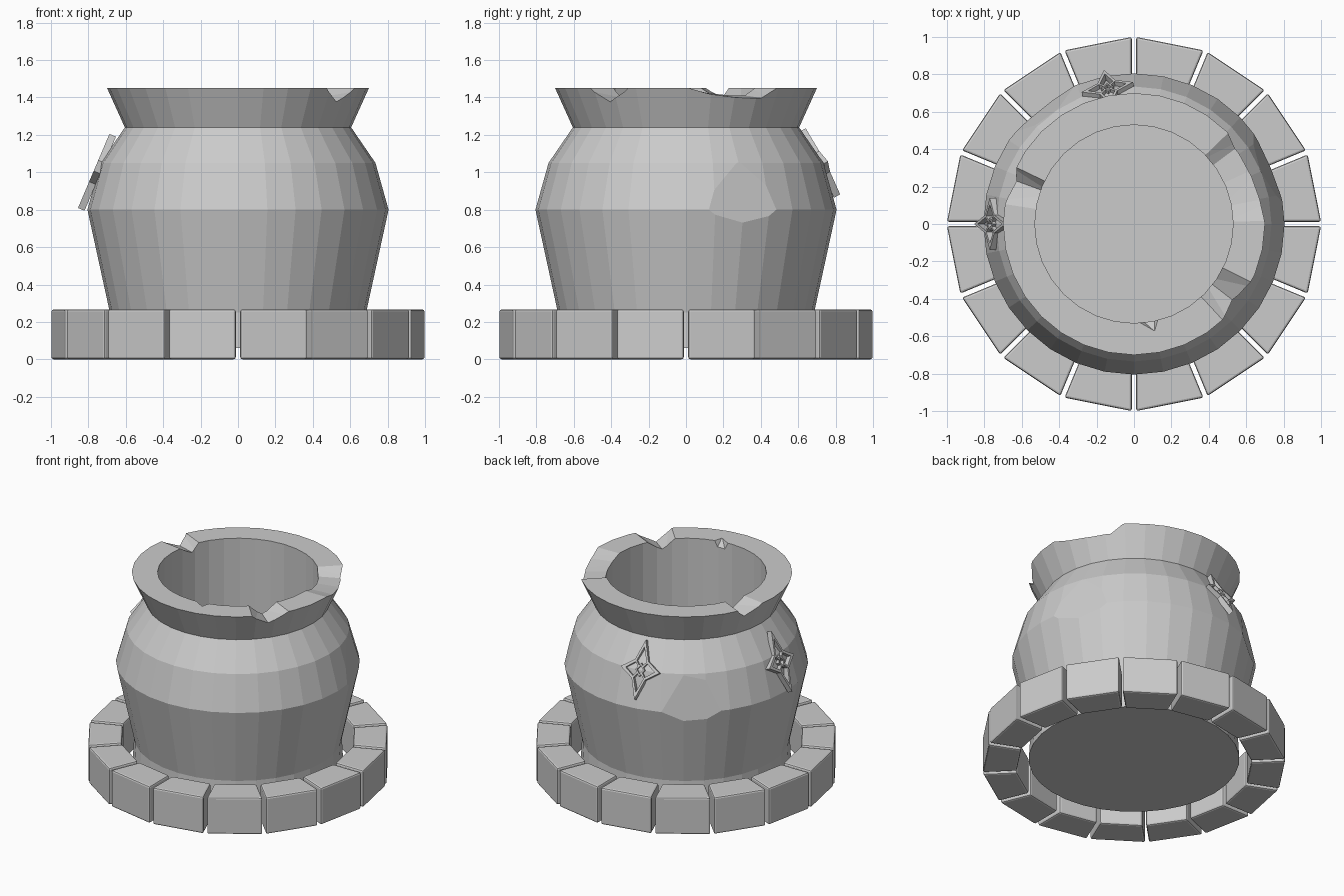
import bpy, bmesh
from math import cos, sin, pi, radians
from mathutils import Matrix, Vector

if "Cube" in bpy.data.objects:
    bpy.data.objects.remove(bpy.data.objects["Cube"])


def make_object(name, bm):
    bmesh.ops.recalc_face_normals(bm, faces=bm.faces[:])
    me = bpy.data.meshes.new(name)
    bm.to_mesh(me)
    bm.free()
    ob = bpy.data.objects.new(name, me)
    bpy.context.collection.objects.link(ob)
    return ob


def hull(name, points, matrix=Matrix()):
    bm = bmesh.new()
    for p in points:
        bm.verts.new(matrix @ Vector(p))
    bmesh.ops.convex_hull(bm, input=bm.verts[:])
    bmesh.ops.dissolve_limit(bm, angle_limit=0.01, verts=bm.verts[:], edges=bm.edges[:])
    return make_object(name, bm)


def carve(target, points, azimuth):
    # points are (radial, tangential, z)
    cutter = hull("chip_cutter", points, Matrix.Rotation(radians(azimuth), 4, 'Z'))
    cutter.hide_render = True
    mod = target.modifiers.new("chip", 'BOOLEAN')
    mod.operation = 'DIFFERENCE'
    mod.solver = 'EXACT'
    mod.object = cutter
    bpy.context.view_layer.objects.active = target
    bpy.ops.object.modifier_apply(modifier=mod.name)
    bpy.data.objects.remove(cutter)


# Pot body: lathed closed profile, 32 sides
SIDES = 32
profile = [(0.695, 0.06), (0.685, 0.25), (0.805, 0.80), (0.735, 1.05), (0.605, 1.24),
           (0.70, 1.45), (0.53, 1.45), (0.53, 0.20)]
bm = bmesh.new()
rings = [[bm.verts.new((r * cos(2 * pi * i / SIDES), r * sin(2 * pi * i / SIDES), z))
          for i in range(SIDES)] for r, z in profile]
for a, b in zip(rings, rings[1:]):
    for i in range(SIDES):
        j = (i + 1) % SIDES
        bm.faces.new((a[i], a[j], b[j], b[i]))
bm.faces.new(rings[0])
bm.faces.new(rings[-1])
pot = make_object("pot_body", bm)


# Rim chips: (azimuth, floor outline as (tangent, depth), inner radius, inner depth factor)
rim_chips = [
    (-36, [(-0.14, 0), (-0.02, 0.08), (0.12, 0)], 0.45, 0.8),
    (23, [(-0.28, 0), (-0.15, 0.04), (0.02, 0.063), (0.17, 0.067), (0.27, 0)], 0.45, 0.5),
    (164, [(-0.12, 0), (-0.05, 0.07), (0.09, 0)], 0.45, 0.8),
]
for az, outline, r_in, inner in rim_chips:
    pts = []
    for r, f in ((r_in, inner), (0.80, 1.0)):
        for t, d in outline:
            pts.append((r, t * r / 0.7, 1.4505 - d * f))
        for t in (outline[0][0], outline[-1][0]):
            pts.append((r, t * r / 0.7, 1.6))
    carve(pot, pts, az)

# Small chip on the inner edge of the rim
carve(pot, [(0.585, 0.02, 1.455), (0.50, -0.085, 1.455), (0.50, 0.06, 1.455),
            (0.50, -0.05, 1.38), (0.50, 0.03, 1.38)], -81)

# Flat knocks on the shoulder
for az in (23, 128):
    pts = [(r, t, z) for t in (-0.4, 0.4)
           for r, z in ((0.732, 1.06), (0.79, 0.73), (1.1, 1.06), (1.1, 0.73))]
    carve(pot, pts, az)


# Base stones: 16 wedge blocks with softened edges
STONES = 16
for i in range(STONES):
    a0, a1 = 2 * pi * i / STONES, 2 * pi * (i + 1) / STONES
    pts = []
    for r in (0.775, 1.0):
        for a, s in ((a0, 1), (a1, -1)):
            g = 0.012 * s
            for z in (0, 0.267):
                pts.append((r * cos(a) - g * sin(a), r * sin(a) + g * cos(a), z))
    stone = hull("base_stone_%02d" % (i + 1), pts)
    bev = stone.modifiers.new("soft_edges", 'BEVEL')
    bev.width = 0.012
    bev.segments = 2


# Star ornaments: raised frame, inner diamond and connecting bars
def star(name, azimuth, r, z, half_w, half_h, tilt):
    mat = (Matrix.Rotation(radians(azimuth), 4, 'Z') @ Matrix.Translation((r, 0, z))
           @ Matrix.Rotation(-radians(tilt), 4, 'Y'))
    bm = bmesh.new()

    def prism(quad):
        lo = [bm.verts.new(mat @ Vector((-0.02, u, v))) for u, v in quad]
        hi = [bm.verts.new(mat @ Vector((0.018, u, v))) for u, v in quad]
        bm.faces.new(lo)
        bm.faces.new(hi)
        for k in range(4):
            n = (k + 1) % 4
            bm.faces.new((lo[k], lo[n], hi[n], hi[k]))

    def ring(outer, inner):
        n = len(outer)
        for k in range(n):
            m = (k + 1) % n
            prism((outer[k], outer[m], inner[m], inner[k]))

    def outline(w, h, c):
        return [(w, 0), (c, c * 1.3), (0, h), (-c, c * 1.3),
                (-w, 0), (-c, -c * 1.3), (0, -h), (c, -c * 1.3)]

    ring(outline(half_w, half_h, 0.048), outline(half_w * 0.74, half_h * 0.76, 0.038))
    d = [(0.034, 0), (0, 0.045), (-0.034, 0), (0, -0.045)]
    ring(d, [(u * 0.65, v * 0.65) for u, v in d])
    for su in (1, -1):
        for sv in (1, -1):
            prism([(su * 0.012, sv * 0.028), (su * 0.020, sv * 0.018),
                   (su * 0.044, sv * 0.050), (su * 0.036, sv * 0.058)])
    make_object(name, bm)


star("star_left", 180, 0.755, 1.00, 0.14, 0.215, 23)
star("star_back", 101, 0.730, 1.05, 0.14, 0.20, 28)
